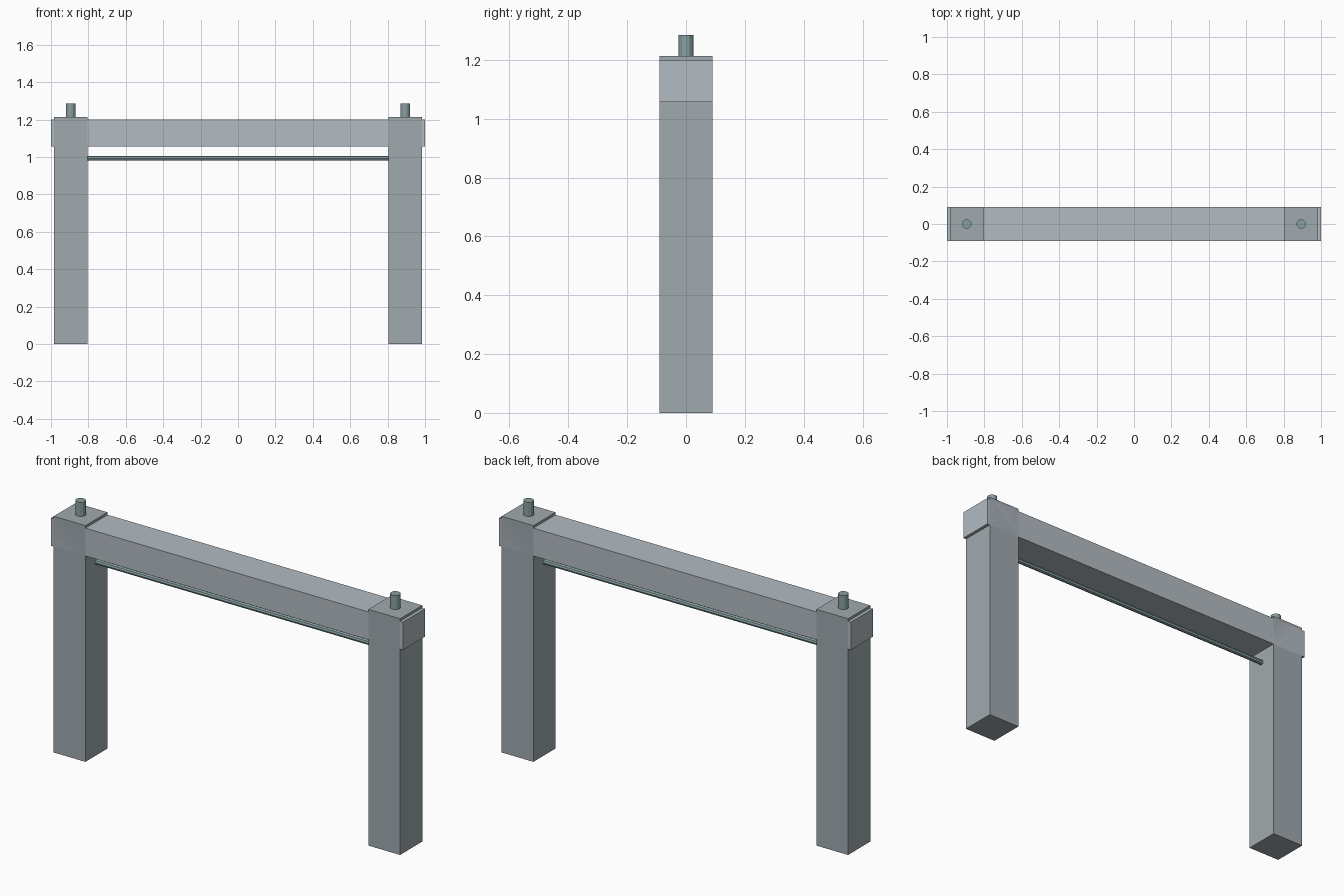
import bpy
import math

if "Cube" in bpy.data.objects:
    bpy.data.objects.remove(bpy.data.objects["Cube"])


def material(name, color):
    mat = bpy.data.materials.new(name)
    mat.diffuse_color = (*color, 1)
    mat.use_nodes = True
    mat.node_tree.nodes["Principled BSDF"].inputs["Base Color"].default_value = mat.diffuse_color
    return mat


POST_MAT = material("post_grey", (0.35, 0.40, 0.43))
BEAM_MAT = material("beam_grey", (0.45, 0.50, 0.54))
METAL_MAT = material("dark_metal", (0.25, 0.35, 0.36))


def box(name, x0, x1, y0, y1, z0, z1, mat):
    bpy.ops.mesh.primitive_cube_add(
        size=1, location=((x0 + x1) / 2, (y0 + y1) / 2, (z0 + z1) / 2))
    ob = bpy.context.object
    ob.name = name
    ob.scale = (x1 - x0, y1 - y0, z1 - z0)
    bpy.ops.object.transform_apply(location=False, rotation=False, scale=True)
    ob.data.materials.append(mat)


def cylinder(name, radius, depth, location, sides, rotation=(0, 0, 0)):
    bpy.ops.mesh.primitive_cylinder_add(
        vertices=sides, radius=radius, depth=depth,
        location=location, rotation=rotation)
    ob = bpy.context.object
    ob.name = name
    ob.data.materials.append(METAL_MAT)


HALF_DEPTH = 0.09
POST_X = 0.894
POST_HALF = 0.09
POST_TOP = 1.213

# Posts with a peg on top of each
for side, sx in (("left", -1), ("right", 1)):
    cx = sx * POST_X
    box(side + "_post", cx - POST_HALF, cx + POST_HALF,
        -HALF_DEPTH, HALF_DEPTH, 0, POST_TOP, POST_MAT)
    cylinder(side + "_peg", 0.025, 0.072, (cx, 0, POST_TOP + 0.036), 12)

# Top beam, running a little past the posts
box("top_beam", -1, 1, -HALF_DEPTH, HALF_DEPTH, 1.057, 1.2, BEAM_MAT)

# Thin rod hung between the posts
cylinder("cross_rod", 0.0125, 1.615, (0, 0, 0.993), 8, (0, math.pi / 2, 0))
